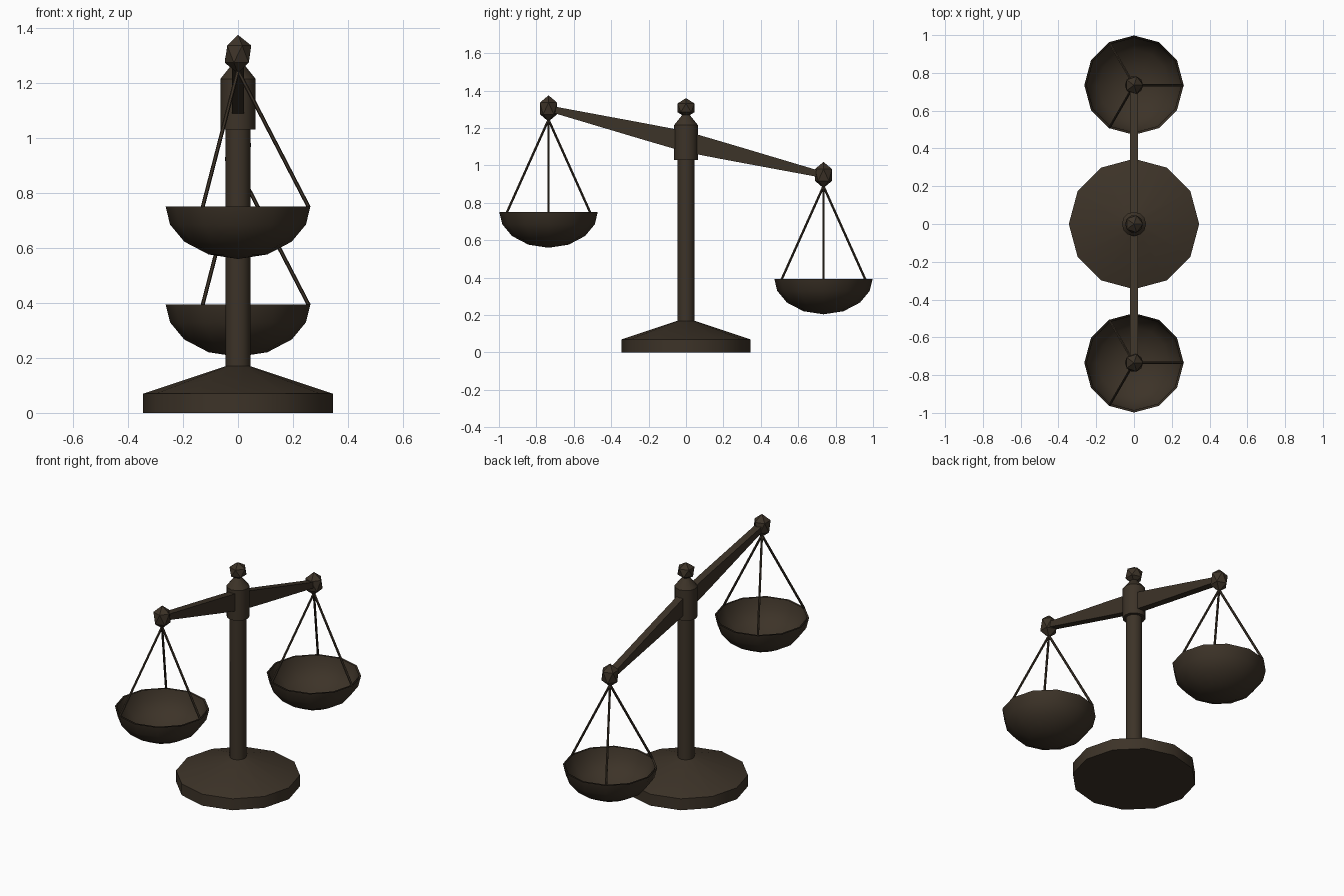
import bpy, bmesh, math
from mathutils import Vector, Matrix

if "Cube" in bpy.data.objects:
    bpy.data.objects.remove(bpy.data.objects["Cube"])

bronze = bpy.data.materials.new("dark bronze")
bronze.diffuse_color = (0.046, 0.033, 0.021, 1)
bronze.use_nodes = True
bronze.node_tree.nodes["Principled BSDF"].inputs["Base Color"].default_value = bronze.diffuse_color


def finish(name, bm, smooth=True):
    bmesh.ops.remove_doubles(bm, verts=bm.verts, dist=1e-5)
    bmesh.ops.recalc_face_normals(bm, faces=bm.faces)
    me = bpy.data.meshes.new(name)
    bm.to_mesh(me)
    bm.free()
    me.materials.append(bronze)
    ob = bpy.data.objects.new(name, me)
    bpy.context.collection.objects.link(ob)
    if smooth:
        bpy.ops.object.select_all(action='DESELECT')
        ob.select_set(True)
        bpy.context.view_layer.objects.active = ob
        bpy.ops.object.shade_smooth_by_angle(angle=math.radians(35))
    return ob


def lathe(name, profile, loc=(0, 0, 0), sides=12):
    """Revolve (radius, z) points around a vertical axis at loc."""
    bm = bmesh.new()
    vs = [bm.verts.new((r, 0, z)) for r, z in profile]
    es = [bm.edges.new(p) for p in zip(vs, vs[1:])]
    bmesh.ops.spin(bm, geom=vs + es, cent=(0, 0, 0), axis=(0, 0, 1),
                   angle=2 * math.pi, steps=sides, use_merge=True)
    bmesh.ops.remove_doubles(bm, verts=bm.verts, dist=1e-5)
    bmesh.ops.translate(bm, verts=bm.verts, vec=loc)
    return finish(name, bm)


def knob(name, loc, r, h):
    bm = bmesh.new()
    bmesh.ops.create_icosphere(bm, subdivisions=1, radius=1,
                               matrix=Matrix.Translation(loc) @ Matrix.Diagonal((r, r, h, 1)))
    return finish(name, bm, False)


def rod(name, a, b, r=0.007, sides=6):
    a, b = Vector(a), Vector(b)
    rot = (b - a).to_track_quat('Z', 'Y').to_matrix().to_4x4()
    bm = bmesh.new()
    bmesh.ops.create_cone(bm, cap_ends=True, segments=sides, radius1=r, radius2=r,
                          depth=(b - a).length, matrix=Matrix.Translation((a + b) / 2) @ rot)
    return finish(name, bm)


# Stand
lathe("base", [(0, 0), (0.345, 0), (0.345, 0.07), (0.045, 0.17), (0, 0.17)])
lathe("post", [(0, 0.15), (0.046, 0.15), (0.046, 1.05), (0, 1.05)])
lathe("collar", [(0, 1.03), (0.064, 1.03), (0.064, 1.215), (0.02, 1.27), (0, 1.27)])
knob("finial", (0, 0, 1.308), 0.053, 0.052)

# Tilted beam, deepest in the middle
Y, MID, SLOPE = 0.735, 1.127, -0.242
stations = [(-Y, 0.016), (-0.22, 0.045), (0, 0.056), (0.22, 0.045), (Y, 0.016)]
outline = [(y, MID + SLOPE * y + h) for y, h in stations]
outline += [(y, MID + SLOPE * y - h) for y, h in reversed(stations)]
bm = bmesh.new()
face = bm.faces.new([bm.verts.new((-0.022, y, z)) for y, z in outline])
ext = bmesh.ops.extrude_face_region(bm, geom=[face])["geom"]
bmesh.ops.translate(bm, vec=(0.044, 0, 0),
                    verts=[v for v in ext if isinstance(v, bmesh.types.BMVert)])
finish("beam", bm, False)

# Hanging bowls: end knob, three cords, open bowl
R, D, T = 0.263, 0.19, 0.01
angles = [math.radians(a) for a in (0, 20, 42, 66, 90)]
outer = [(R * math.cos(a), -D * math.sin(a)) for a in angles]
inner = [((R - T) * math.cos(a), -(D - T) * math.sin(a)) for a in reversed(angles)]
for side, y in (("front", -Y), ("back", Y)):
    zc = MID + SLOPE * y
    rim = zc - 0.555
    knob(side + "_end_knob", (0, y, zc), 0.054, 0.07)
    lathe(side + "_bowl", outer + inner, (0, y, rim))
    for i in range(3):
        a = i * 2 * math.pi / 3
        rod(f"{side}_cord_{i + 1}", (0, y, zc - 0.06),
            (0.258 * math.cos(a), y + 0.258 * math.sin(a), rim - 0.003))
